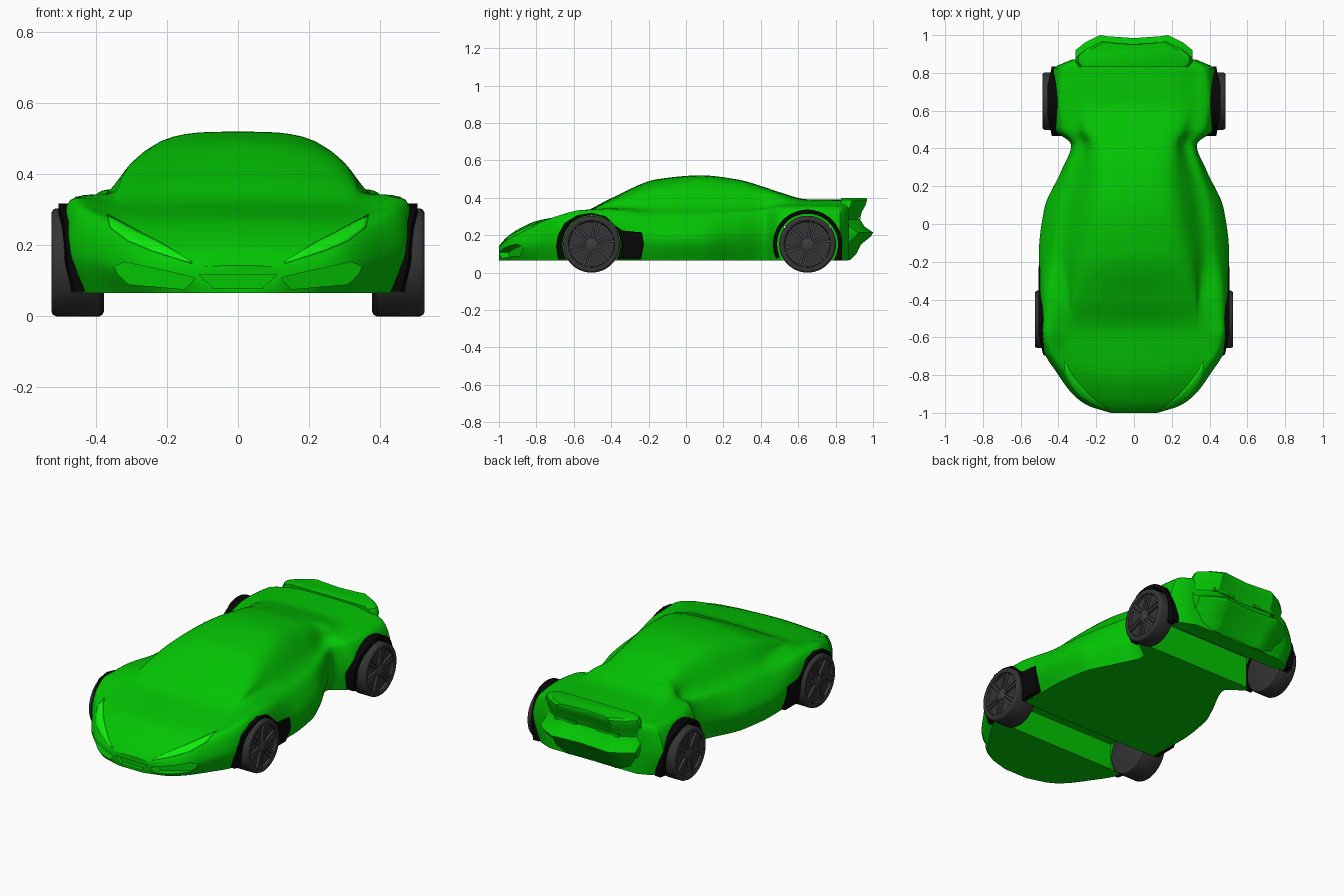
import bpy, bmesh, math
from mathutils import Vector
from mathutils.bvhtree import BVHTree

if "Cube" in bpy.data.objects:
    bpy.data.objects.remove(bpy.data.objects["Cube"])


def material(name, rgb):
    m = bpy.data.materials.new(name)
    m.diffuse_color = (*rgb, 1)
    m.use_nodes = True
    m.node_tree.nodes["Principled BSDF"].inputs["Base Color"].default_value = m.diffuse_color
    return m


GREEN = material("green_paint", (0.001, 0.56, 0.001))
LAMP = material("bright_green", (0.004, 0.85, 0.004))
BLACK = material("black_trim", (0.002, 0.002, 0.002))
RUBBER = material("dark_rubber", (0.035, 0.035, 0.035))
RIM = material("dark_rim", (0.05, 0.05, 0.05))


def activate(ob):
    bpy.ops.object.select_all(action='DESELECT')
    ob.select_set(True)
    bpy.context.view_layer.objects.active = ob


def make(name, verts, faces, mat=None, smooth=35):
    me = bpy.data.meshes.new(name)
    me.from_pydata(verts, [], faces)
    bm = bmesh.new()
    bm.from_mesh(me)
    bmesh.ops.remove_doubles(bm, verts=bm.verts, dist=1e-5)
    bmesh.ops.recalc_face_normals(bm, faces=bm.faces)
    bm.to_mesh(me)
    bm.free()
    ob = bpy.data.objects.new(name, me)
    bpy.context.collection.objects.link(ob)
    if mat:
        me.materials.append(mat)
    activate(ob)
    if smooth:
        bpy.ops.object.shade_smooth_by_angle(angle=math.radians(smooth))
    return ob


def loft(name, rings, mat, smooth=35):
    n = len(rings[0])
    faces = [(i * n + j, i * n + (j + 1) % n, (i + 1) * n + (j + 1) % n, (i + 1) * n + j)
             for i in range(len(rings) - 1) for j in range(n)]
    faces += [tuple(range(n)), tuple(range((len(rings) - 1) * n, len(rings) * n))]
    return make(name, [p for r in rings for p in r], faces, mat, smooth)


def box(name, c, s, mat=None):
    r = [[(c[0] + k * s[0] / 2, c[1] + a * s[1] / 2, c[2] + b * s[2] / 2)
          for a, b in ((-1, -1), (1, -1), (1, 1), (-1, 1))] for k in (-1, 1)]
    return loft(name, r, mat, smooth=0)


def cut(ob, cutter):
    mod = ob.modifiers.new("cut", 'BOOLEAN')
    mod.operation, mod.solver, mod.object = 'DIFFERENCE', 'EXACT', cutter
    activate(ob)
    bpy.ops.object.modifier_apply(modifier=mod.name)
    bpy.data.objects.remove(cutter, do_unlink=True)


def mono(xs, ys, x):
    # monotone cubic interpolation
    d = [(ys[i + 1] - ys[i]) / (xs[i + 1] - xs[i]) for i in range(len(xs) - 1)]
    t = [d[0]] + [2 * a * b / (a + b) if a * b > 0 else 0 for a, b in zip(d, d[1:])] + [d[-1]]
    i = max(k for k in range(len(d)) if xs[k] <= x or k == 0)
    h = xs[i + 1] - xs[i]
    u = (x - xs[i]) / h
    return ((2*u**3 - 3*u*u + 1) * ys[i] + (u**3 - 2*u*u + u) * h * t[i]
            + (3*u*u - 2*u**3) * ys[i + 1] + (u**3 - u*u) * h * t[i + 1])


# Body stations: y, waist x, shoulder x z, belt x z, roof edge x z, centre z
ST = [(-1.0, .12, .11, .135, .08, .14, .04, .143, .143),
      (-.96, .25, .235, .155, .18, .178, .10, .185, .188),
      (-.90, .325, .305, .20, .25, .217, .15, .225, .23),
      (-.80, .40, .37, .25, .30, .262, .20, .27, .276),
      (-.66, .482, .455, .305, .37, .298, .25, .299, .303),
      (-.56, .496, .472, .328, .36, .318, .28, .318, .321),
      (-.40, .497, .47, .326, .355, .348, .29, .385, .398),
      (-.15, .503, .445, .30, .365, .352, .25, .468, .50),
      (.08, .475, .42, .30, .34, .355, .21, .495, .52),
      (.28, .385, .36, .31, .30, .355, .19, .475, .497),
      (.42, .33, .32, .32, .265, .355, .195, .44, .457),
      (.50, .42, .385, .335, .30, .365, .22, .418, .43),
      (.65, .44, .405, .338, .32, .362, .20, .387, .392),
      (.82, .43, .39, .335, .31, .362, .20, .385, .39),
      (.87, .33, .31, .33, .26, .365, .18, .384, .388)]
COL = list(zip(*ST))
ZB = .065


def section(y):
    w, sx, sz, gx, gz, rx, rz, tz = (mono(COL[0], c, y) for c in COL[1:])
    p = [Vector(q) for q in ((w - .045, ZB), (w, ZB + .5 * (sz - ZB)), (sx, sz),
                             (gx, gz), (rx, rz), (0, tz))]
    p = [p[0]] + p + [Vector((-rx, rz))]
    half = [(0, ZB)]
    for i in range(1, 6):
        a, b, c, d = p[i - 1:i + 3]
        for k in range(6):
            t = k / 6
            half.append(tuple(.5 * (2*b + (c - a)*t + (2*a - 5*b + 4*c - d)*t*t
                                    + (3*b - a - 3*c + d)*t**3)))
    half.append((0, tz))
    return [(x, y, z) for x, z in half] + [(-x, y, z) for x, z in half[-2:0:-1]]


N = 120
body = loft("body_shell", [section(-1 + 1.87 * i / N) for i in range(N + 1)], GREEN)
tree = BVHTree.FromObject(body, bpy.context.evaluated_depsgraph_get())

# Headlights projected onto the nose
UP = [(.13, .152), (.215, .205), (.28, .238), (.368, .285)]
LO = [(.13, .148), (.24, .183), (.31, .212), (.36, .25)]
for s, side in ((1, "right"), (-1, "left")):
    V, F, A, B = [], [], 15, 4
    for i in range(A + 1):
        f = min(i / A * 3, 2.9999)
        k, f = int(f), f - int(f)
        u, l = (Vector(e[k]).lerp(Vector(e[k + 1]), f) for e in (UP, LO))
        for j in range(B + 1):
            q = l.lerp(u, j / B)
            hit, nor, _, _ = tree.ray_cast(Vector((s * q.x, -2, q.y)), Vector((0, 1, 0)))
            V.append(tuple(hit + nor * .003) if hit else (s * q.x, -.8, q.y))
    for i in range(A):
        for j in range(B):
            a = i * (B + 1) + j
            F.append((a, a + 1, a + B + 2, a + B + 1))
    lamp = make("headlight_" + side, V, F, LAMP)
    lamp.modifiers.new("thickness", 'SOLIDIFY').thickness = .006

# Front intakes
INTAKE = [(.12, .108), (.19, .125), (.32, .153), (.348, .14), (.342, .12), (.31, .09), (.15, .076)]
for s in (1, -1):
    cut(body, loft("intake_cutter", [[(s * x, -1.2, z) for x, z in INTAKE],
        [(s * x, -.955 + (x - .11) * .42, z) for x, z in INTAKE]], GREEN))
GRILLE = [(-.11, .118), (.11, .118), (.07, .08), (-.07, .08)]
cut(body, loft("grille_cutter", [[(x, y, z) for x, z in GRILLE] for y in (-1.2, -.975)], GREEN))

# Underbody channels and wheel wells
AXLES = {"front": (-.505, .385, .525, .157, .22), "rear": (.65, .378, .485, .165, .25)}


def circle(x, y, z, r, n=48):
    return [(x, y + r * math.cos(2 * math.pi * i / n), z + r * math.sin(2 * math.pi * i / n))
            for i in range(n)]


for y, xi, xo, r, top in AXLES.values():
    cut(body, box("channel_cutter", (0, y, top / 2), (.76, .25, top), GREEN))
    for s in (1, -1):
        cut(body, loft("well_cutter", [circle(s * x, y, .152, r) for x in (xi - .02, .7)], GREEN))
activate(body)
bpy.ops.object.shade_smooth_by_angle(angle=math.radians(35))


# Black wheel arches
def arc(y, r, a0, a1, n=28):
    return [(y + r * math.cos(math.radians(a0 + (a1 - a0) * i / n)),
             .152 + r * math.sin(math.radians(a0 + (a1 - a0) * i / n))) for i in range(n + 1)]


front = [(-.685, .07), (-.695, .14), (-.685, .2), (-.65, .265), (-.58, .308), (-.505, .318),
         (-.43, .302), (-.375, .25), (-.34, .225), (-.235, .215), (-.225, .15), (-.24, .07)]
front += arc(-.505, .155, -32, 212)
rear = arc(.65, .185, 205, 0) + [(.835, .065)] + arc(.65, .163, -32, 205)


def front_x(y, z):
    return .506 - .22 * max(0, -.58 - y) - .3 * max(0, .15 - z)


def rear_x(y, z):
    return .458 - .22 * max(0, abs(y - .65) - .08) - .2 * max(0, .15 - z)


for s, side in ((1, "right"), (-1, "left")):
    for name, prof, x0, fx in (("front", front, .40, front_x), ("rear", rear, .38, rear_x)):
        loft(f"{name}_arch_{side}", [[(s * x0, y, z) for y, z in prof],
                                     [(s * fx(y, z), y, z) for y, z in prof]], BLACK)


# Wheels with split spokes
def wheel(label, s, y, xi, xo):
    w, R = xo - xi, .152
    prof = [(0, .001), (0, .14), (.004, .148), (.012, R), (w - .012, R), (w - .004, .148),
            (w, .141), (w, .13), (w - .004, .124), (w - .02, .12), (w - .022, .001)]
    loft("tyre_" + label, [circle(s * (xi + x), y, R, r) for x, r in prof], RUBBER)
    loft("hub_" + label, [circle(s * x, y, R, r, 24) for x, r in
                          ((xo - .024, .032), (xo - .01, .032), (xo - .006, .026))], RIM)
    V, F = [], []
    for k in range(6):
        for e in (-1, 1):
            a = 2 * math.pi * (k + .25) / 6
            for x in (xo - .024, xo - .007):
                for rr, off in ((.02, .001), (.122, .006), (.122, .022), (.02, .011)):
                    off *= e
                    V.append((s * x, y + rr * math.cos(a) - off * math.sin(a),
                              R + rr * math.sin(a) + off * math.cos(a)))
            b = len(V) - 8
            F += [(b, b+1, b+2, b+3), (b+4, b+5, b+6, b+7)]
            F += [(b+i, b+(i+1) % 4, b+4+(i+1) % 4, b+4+i) for i in range(4)]
    make("spokes_" + label, V, F, RIM, 0)


for name, (y, xi, xo, r, top) in AXLES.items():
    for s, side in ((1, "right"), (-1, "left")):
        wheel(f"{name}_{side}", s, y, xi, xo)

# Tail: stacked plan outlines (z, rear y, half width)
rings = []
for z, yb, w in ((.068, .88, .27), (.10, .91, .29), (.15, .935, .29), (.195, .99, .305),
                 (.215, 1.0, .31), (.245, .955, .31), (.285, .93, .31), (.325, .94, .31),
                 (.36, .96, .31), (.388, .968, .295), (.399, .965, .27)):
    h = [(w - .02, .83), (w, .86), (w, yb - .08), (w * .84, yb - .04), (w * .58, yb),
         (w * .45, yb - .006), (0, yb - .016)]
    rings.append([(x, y, z) for x, y in h] + [(-x, y, z) for x, y in h[-2::-1]])
loft("tail_fascia", rings, GREEN, smooth=30)

# Tail light bars
for s, side in ((1, "right"), (-1, "left")):
    box("tail_light_" + side, (s * .14, .918, .292), (.14, .03, .016), GREEN)
